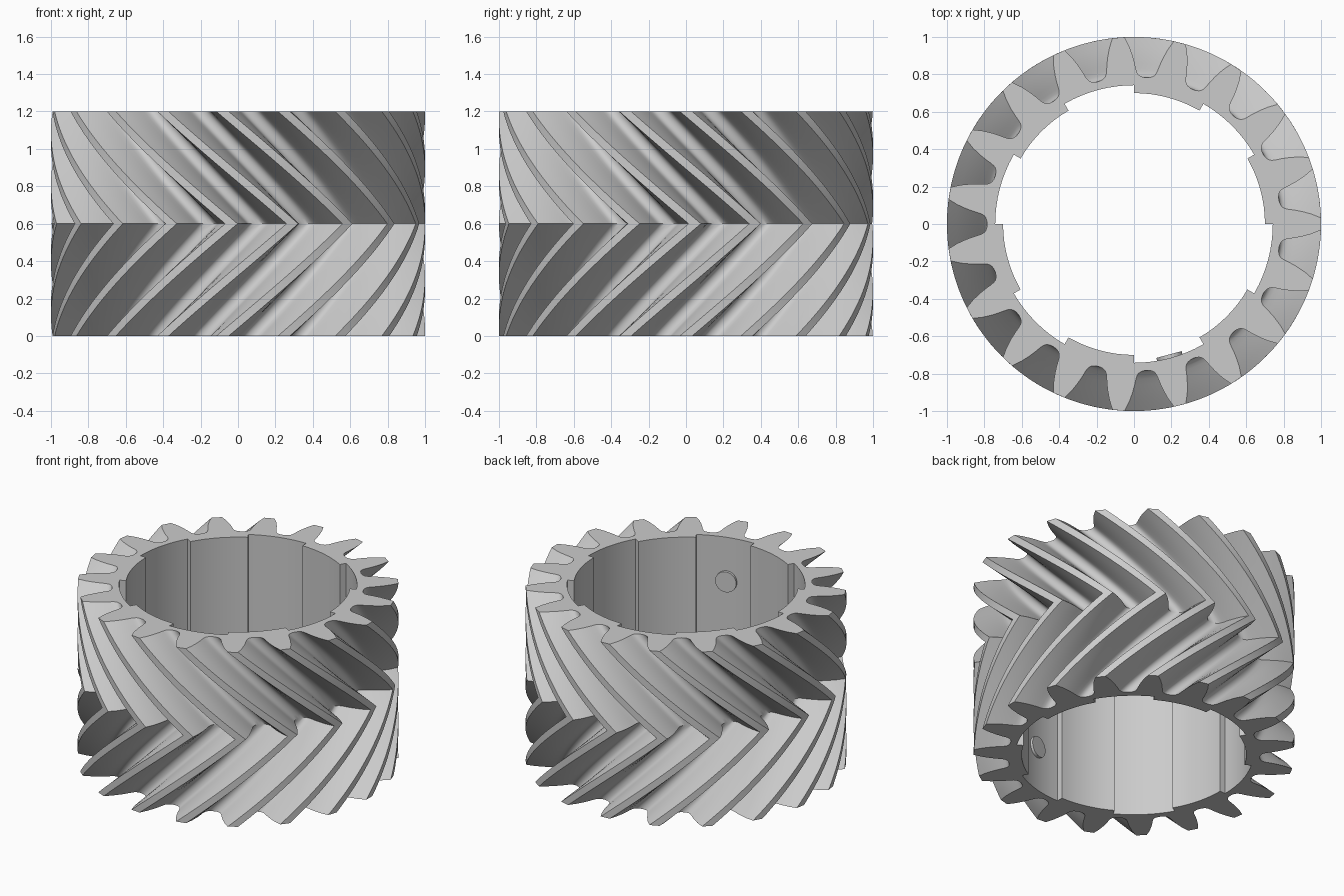
import bpy, bmesh
from math import radians, sin, cos, pi
from mathutils import Matrix, Vector

if "Cube" in bpy.data.objects:
    bpy.data.objects.remove(bpy.data.objects["Cube"])

TEETH = 19
HEIGHT = 1.2
TWIST = radians(40.6)      # rotation from each end face to the middle
SLICES = 20                # slices in each helical half
SECTORS = 12               # alternating bore sectors
BORE = (0.70, 0.742)       # land and groove radii

metal = bpy.data.materials.new("light grey metal")
metal.use_nodes = True
grey = (0.6, 0.6, 0.6, 1)
metal.diffuse_color = grey
metal.node_tree.nodes["Principled BSDF"].inputs["Base Color"].default_value = grey


def polar(r, a, z):
    return Vector((r * cos(a), r * sin(a), z))


def finish(bm, name):
    bmesh.ops.recalc_face_normals(bm, faces=bm.faces)
    mesh = bpy.data.meshes.new(name)
    bm.to_mesh(mesh)
    bm.free()
    mesh.materials.append(metal)
    obj = bpy.data.objects.new(name, mesh)
    bpy.context.collection.objects.link(obj)
    bpy.ops.object.select_all(action='DESELECT')
    obj.select_set(True)
    bpy.context.view_layer.objects.active = obj
    bpy.ops.object.shade_smooth_by_angle(angle=radians(30))


def bridge(bm, low, high):
    for i in range(len(low)):
        j = (i + 1) % len(low)
        bm.faces.new((low[i], low[j], high[j], high[i]))


def loop_edges(bm, ring):
    return [bm.edges.get((ring[i - 1], ring[i])) for i in range(len(ring))]


# Half of one tooth gap: radius and angle in degrees from the gap centre
gap = [(0.785, 0), (0.787, 1.3), (0.792, 2.3), (0.80, 3.1), (0.812, 3.65),
       (0.83, 4.05), (0.86, 4.5), (0.90, 5.2), (0.95, 6.25), (1.0, 7.6)]
one_gap = [(r, -a) for r, a in reversed(gap)] + gap[1:]
outline = [(r, pi + radians(a) + k * 2 * pi / TEETH)
           for k in range(TEETH) for r, a in one_gap]

# Stepped bore outline, land and groove by turns
STEPS = 8
sector = 2 * pi / SECTORS
bore = [(BORE[k % 2], (k + s / STEPS) * sector)
        for k in range(SECTORS) for s in range(STEPS + 1)]

# Herringbone gear body
bm = bmesh.new()
rings = []
for n in range(2 * SLICES + 1):
    turn = TWIST * (1 - abs(n - SLICES) / SLICES)
    z = HEIGHT * n / (2 * SLICES)
    rings.append([bm.verts.new(polar(r, a + turn, z)) for r, a in outline])
for low, high in zip(rings, rings[1:]):
    bridge(bm, low, high)
bore_rings = [[bm.verts.new(polar(r, a, z)) for r, a in bore] for z in (0, HEIGHT)]
bridge(bm, *bore_rings)

# Flat end faces between the teeth and the bore
for outer, inner in ((rings[0], bore_rings[0]), (rings[-1], bore_rings[1])):
    bmesh.ops.triangle_fill(bm, use_beauty=True, normal=(0, 0, 1),
                            edges=loop_edges(bm, outer) + loop_edges(bm, inner))
finish(bm, "herringbone_gear")

# Two pin ends standing slightly proud of the bore wall
pin_angle = radians(-75)
for name, z in (("lower_pin", 0.3), ("upper_pin", 0.9)):
    bm = bmesh.new()
    place = (Matrix.Translation(polar(0.745, pin_angle, z))
             @ Matrix.Rotation(pin_angle, 4, 'Z') @ Matrix.Rotation(pi / 2, 4, 'Y'))
    bmesh.ops.create_cone(bm, cap_ends=True, segments=32, radius1=0.07,
                          radius2=0.07, depth=0.045, matrix=place)
    finish(bm, name)
